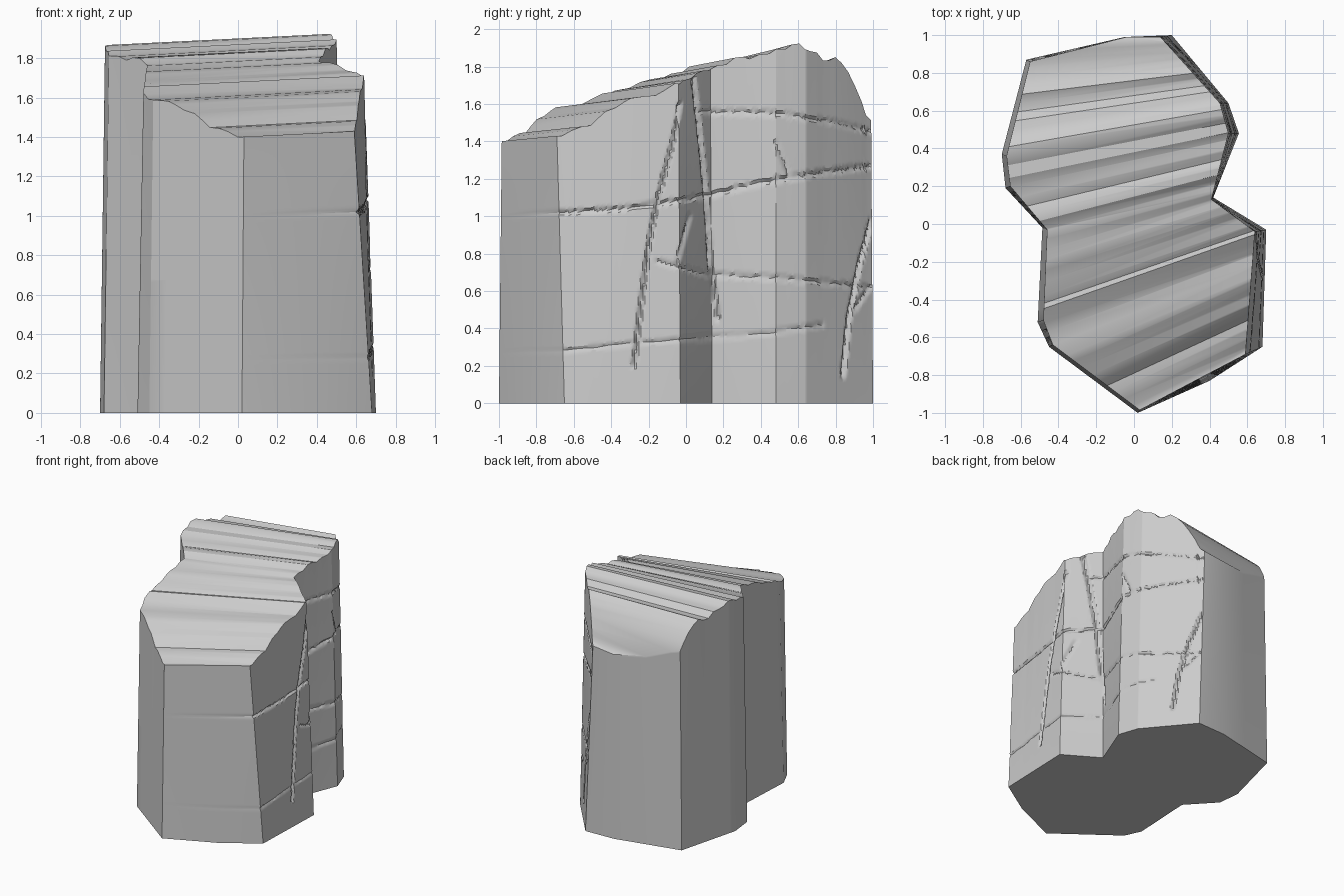
import bpy, bmesh, math, random
from mathutils import Vector

if "Cube" in bpy.data.objects:
    bpy.data.objects.remove(bpy.data.objects["Cube"])
random.seed(4)

# Plan outline, counter-clockwise from the front tip: base and top
BASE = [(.02, -1), (.40, -.83), (.68, -.65), (.70, -.03), (.42, .14), (.555, .48), (.50, .64),
        (.20, 1), (-.05, .99), (-.57, .87), (-.70, .37), (-.68, .19), (-.485, -.02), (-.51, -.52), (-.45, -.65)]
TOP = [(.03, -.985), (.38, -.80), (.59, -.69), (.64, -.04), (.41, .13), (.50, .48), (.455, .64),
       (.14, .99), (-.04, .99), (-.55, .86), (-.675, .36), (-.655, .20), (-.46, -.03), (-.48, -.51), (-.43, -.64)]
CRACKED = range(2, 7)          # outline edges forming the cracked right side

# Stepped height of the top across its fanned ridges
RIDGES = [(-1.1, 1.40), (-.96, 1.40), (-.90, 1.43), (-.84, 1.45), (-.79, 1.455), (-.75, 1.49), (-.70, 1.53),
          (-.64, 1.55), (-.59, 1.58), (-.55, 1.60), (-.47, 1.61), (-.40, 1.615), (-.35, 1.64), (-.28, 1.68),
          (-.255, 1.675), (-.22, 1.695), (-.15, 1.71), (-.10, 1.74), (-.05, 1.755), (0, 1.758), (.05, 1.785),
          (.10, 1.79), (.145, 1.825), (.19, 1.83), (.23, 1.818), (.28, 1.84), (.34, 1.845), (.38, 1.87),
          (.44, 1.87), (.48, 1.895), (.525, 1.90), (.56, 1.87), (.60, 1.86), (.64, 1.855), (.68, 1.815),
          (.72, 1.815), (.76, 1.835), (.80, 1.805), (.84, 1.76), (.88, 1.69), (.92, 1.61), (.95, 1.53), (1.1, 1.40)]


def across(x, y):
    return (y - .29 * x) / (1 - .22 * x)


def height(x, y):
    v = across(x, y)
    for (a, za), (b, zb) in zip(RIDGES, RIDGES[1:]):
        if v <= b:
            return za + (zb - za) * (v - a) / (b - a) + .05 * x
    return 1.4


# Cracks in the right side as (y, z) paths with depth
CRACKS = [
    (.025, [(-.03, 1.6), (-.07, 1.4), (-.15, 1.1), (-.20, .85), (-.25, .45), (-.28, .2)]),
    (.025, [(.04, 1.75), (.07, 1.5), (.11, 1.1), (.13, .75), (.17, .45)]),
    (.018, [(-.68, 1.02), (-.35, 1.04), (0, 1.09), (.15, 1.12), (.4, 1.18), (.7, 1.23), (1, 1.27)]),
    (.014, [(-.15, .76), (.1, .69), (.5, .67), (1, .62)]),
    (.014, [(.07, 1.56), (.5, 1.55), (.8, 1.5), (1, 1.45)]),
    (.010, [(-.67, .28), (-.3, .32), (.1, .35), (.4, .37), (.73, .42)]),
    (.025, [(1, 1), (.93, .75), (.87, .45), (.84, .15)]),
    (.015, [(.48, 1.4), (.56, 1.2)]),
    (.015, [(-.05, .74), (.02, 1.0)]),
    (.015, [(.9, .5), (.98, .62)])]


def crack_depth(y, z):
    p, cut = Vector((y, z)), 0
    for depth, path in CRACKS:
        for a, b in zip(path, path[1:]):
            a, b = Vector(a), Vector(b)
            s = max(0, min(1, (p - a).dot(b - a) / (b - a).length_squared))
            d = (p - a.lerp(b, s)).length
            if d < .03:
                cut = max(cut, depth * random.uniform(.7, 1.1) * max(0, 1 - d / .016) - .003 * max(0, 1 - abs(d - .02) / .01))
    return cut


# Wall columns: outline corners, ridge crossings, and dense columns on the cracked side
columns = []
n = len(TOP)
for i in range(n):
    b0, b1 = Vector(BASE[i]), Vector(BASE[(i + 1) % n])
    t0, t1 = Vector(TOP[i]), Vector(TOP[(i + 1) % n])
    cuts = [0]
    for v, _ in RIDGES[1:-1]:
        f = [p.y - .29 * p.x - v * (1 - .22 * p.x) for p in (t0, t1)]
        if f[0] * f[1] < 0:
            cuts.append(f[0] / (f[0] - f[1]))
    if i in CRACKED:
        steps = math.ceil((t1 - t0).length / .013)
        cuts += [k / steps for k in range(1, steps) if min(abs(k / steps - c) for c in cuts) > .25 / steps]
    d = t1 - t0
    inward = Vector((-d.y, d.x)).normalized()
    for s in sorted(cuts):
        columns.append((b0.lerp(b1, s), t0.lerp(t1, s), inward, i in CRACKED))

# Tapered walls with the cracks pressed in
bm = bmesh.new()
ROWS = 115
rings = [[] for _ in range(ROWS + 1)]
for base, top, inward, cracked in columns:
    h = height(*top)
    for r in range(ROWS + 1):
        t = r / ROWS
        p, z = base.lerp(top, t), h * t
        if cracked and 0 < r < ROWS:
            p = p + inward * crack_depth(p.y, z)
        rings[r].append(bm.verts.new((p.x, p.y, z)))
m = len(columns)
for lo, hi in zip(rings, rings[1:]):
    for k in range(m):
        j = (k + 1) % m
        bm.faces.new((lo[k], lo[j], hi[j], hi[k]))
bm.faces.new(rings[0][::-1])

# Ridged top: one strip between each pair of neighbouring ridge lines
for (a, _), (b, _) in zip(RIDGES, RIDGES[1:]):
    strip = [vert for vert, c in zip(rings[-1], columns) if a - 1e-5 <= across(*c[1]) <= b + 1e-5]
    if len(strip) > 2:
        bm.faces.new(strip)
bmesh.ops.triangulate(bm, faces=[f for f in bm.faces if len(f.verts) > 4])

mesh = bpy.data.meshes.new("rock_cliff")
bm.to_mesh(mesh)
bm.free()
rock = bpy.data.objects.new("rock_cliff", mesh)
bpy.context.collection.objects.link(rock)
bpy.context.view_layer.objects.active = rock
rock.select_set(True)
bpy.ops.object.shade_smooth_by_angle(angle=math.radians(30))
